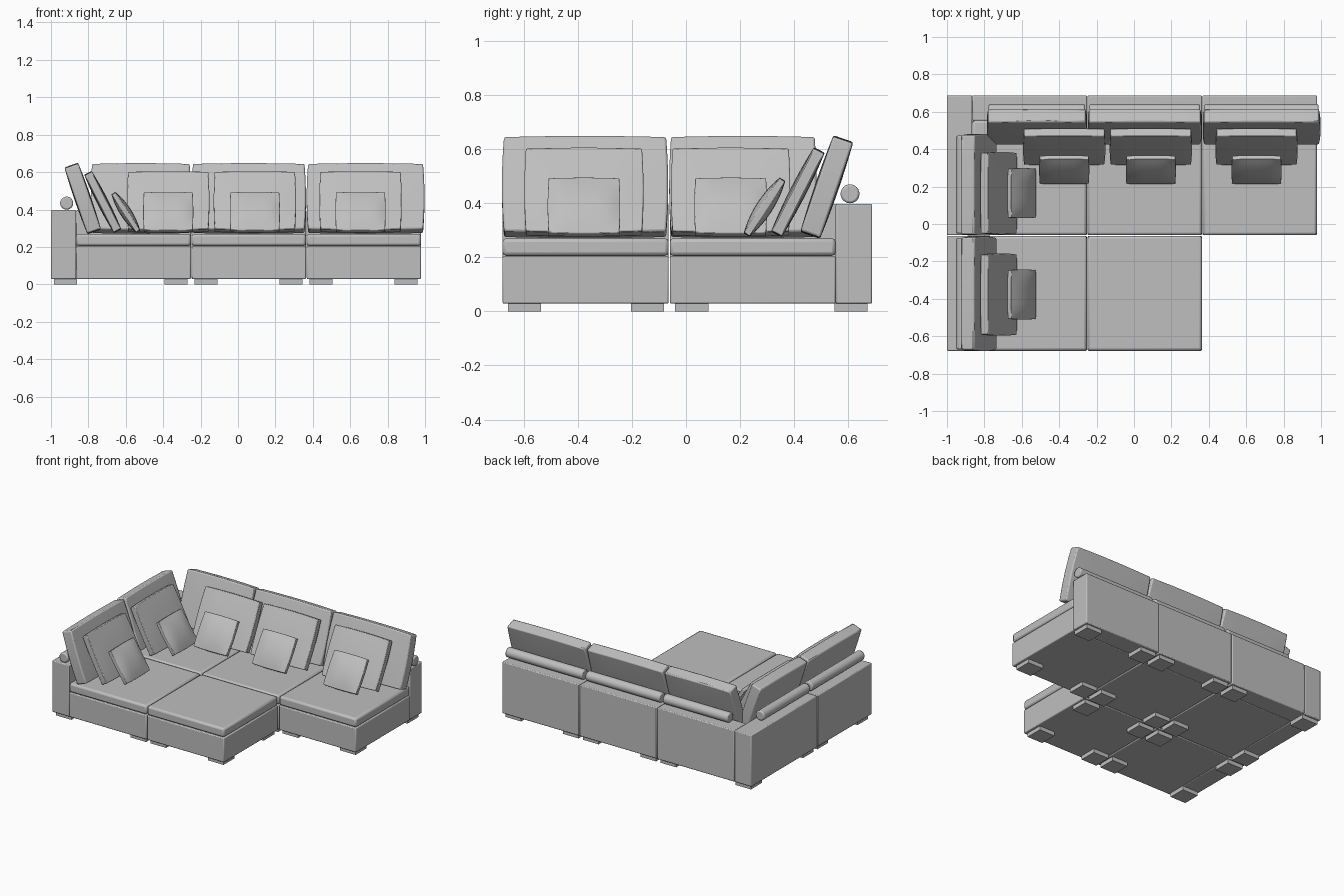
import bpy, bmesh, math
from mathutils import Vector

cube = bpy.data.objects.get("Cube")
if cube:
    bpy.data.objects.remove(cube, do_unlink=True)

fabric = bpy.data.materials.new("grey fabric")
fabric.use_nodes = True
GREY = (0.52, 0.52, 0.52, 1)
fabric.diffuse_color = GREY
fabric.node_tree.nodes["Principled BSDF"].inputs["Base Color"].default_value = GREY


def finish(bm, name, bevel=0.0, segments=2):
    """Turn a bmesh into a shaded, softly bevelled object."""
    mesh = bpy.data.meshes.new(name)
    bm.to_mesh(mesh)
    bm.free()
    mesh.materials.append(fabric)
    ob = bpy.data.objects.new(name, mesh)
    bpy.context.collection.objects.link(ob)
    if bevel:
        mod = ob.modifiers.new("Soft edges", "BEVEL")
        mod.width = bevel
        mod.segments = segments
        mod.limit_method = "ANGLE"
        mod.angle_limit = math.radians(40)
    bpy.ops.object.select_all(action="DESELECT")
    ob.select_set(True)
    bpy.context.view_layer.objects.active = ob
    bpy.ops.object.shade_smooth_by_angle(angle=math.radians(40))
    return ob


def box(name, x, y, z, bevel=0.006):
    bm = bmesh.new()
    bmesh.ops.create_cube(bm, size=1)
    for v in bm.verts:
        v.co = Vector([a + (b - a) * (c + 0.5) for (a, b), c in zip((x, y, z), v.co)])
    return finish(bm, name, bevel)


def pillow(name, size, edge, bevel, loc, tilt, turn):
    """Padded slab: thin rim, full middle, slightly bowed outline."""
    w, t, h = size
    bm = bmesh.new()
    bmesh.ops.create_cube(bm, size=2)
    bmesh.ops.subdivide_edges(bm, edges=bm.edges[:], cuts=9, use_grid_fill=True)
    for v in bm.verts:
        u, d, k = v.co
        puff = edge + (1 - edge) * (1 - u ** 4) * (1 - k * k)
        v.co = (u * w / 2 * (1 - 0.025 * k * k),
                d * t / 2 * puff,
                k * h / 2 * (1 - 0.025 * u * u))
    ob = finish(bm, name, bevel)
    ob.location = loc
    ob.rotation_euler = (-math.radians(tilt), 0, turn)
    return ob


def bolster(name, start, end, radius=0.035):
    a, b = Vector(start), Vector(end)
    bm = bmesh.new()
    bmesh.ops.create_cone(bm, cap_ends=True, segments=24, radius1=radius,
                          radius2=radius, depth=(b - a).length)
    ob = finish(bm, name, 0.008)
    ob.location = (a + b) / 2
    ob.rotation_euler = (b - a).to_track_quat("Z", "Y").to_euler()


# Modules: name, x span, y span, has side rest, has back rest
X = [(-1, -0.252), (-0.248, 0.363), (0.367, 0.978)]
FRONT, BACK = (-0.678, -0.064), (-0.06, 0.688)
ARM = 0.135
modules = [
    ("corner", X[0], BACK, True, True),
    ("middle", X[1], BACK, False, True),
    ("end", X[2], BACK, False, True),
    ("side", X[0], FRONT, True, False),
    ("ottoman", X[1], FRONT, False, False),
]
for name, (x0, x1), (y0, y1), side, back in modules:
    sx = x0 + ARM if side else x0
    sy = y1 - ARM if back else y1
    box(name + "_base", (sx, x1), (y0, sy), (0.028, 0.203))
    box(name + "_seat", (sx, x1), (y0, sy), (0.205, 0.27), 0.014)
    if side:
        box(name + "_side_rest", (x0, sx), (y0, y1), (0.028, 0.397))
    if back:
        box(name + "_back_rest", (sx, x1), (sy, y1), (0.028, 0.397))
    # Four square feet
    for fx in (x0 + 0.015, x1 - 0.14):
        for fy in (y0 + 0.02, y1 - 0.14):
            box(name + "_foot", (fx, fx + 0.123), (fy, fy + 0.123), (0, 0.032), 0)

# Cushion layers: name, height, thickness, rim, bevel, depth from rest, z, tilt, width
layers = [
    ("throw_cushion", 0.35, 0.06, 0.75, 0.014, 0.413, 0.44, 27, 0.44),
    ("small_pillow", 0.245, 0.062, 0.4, 0.008, 0.29, 0.385, 33, 0.268),
]
# Rows along the back and the side: span of back cushion, centre of pillows
back_row = [((-0.787, -0.252), -0.373), ((-0.248, 0.363), 0.09), ((0.367, 0.997), 0.655)]
side_row = [((-0.68, -0.066), -0.377), ((-0.062, 0.482), 0.165)]
SHIFT = 0.31

for row, on_side in ((back_row, False), (side_row, True)):
    turn = math.pi / 2 if on_side else 0
    prefix = "side" if on_side else "back"

    def place(along, depth, z):
        return (-depth - SHIFT, along, z) if on_side else (along, depth, z)

    for (a, b), centre in row:
        pillow(prefix + "_cushion", (b - a, 0.088, 0.378), 0.88, 0.018,
               place((a + b) / 2, 0.52, 0.459), 19, turn)
        bolster(prefix + "_bolster", place(a + 0.01, 0.606, 0.434),
                place(b - 0.01, 0.606, 0.434))
        for name, h, t, rim, bev, depth, z, tilt, w in layers:
            pillow(prefix + "_" + name, (w, t, h), rim, bev,
                   place(centre, depth, z), tilt, turn)
